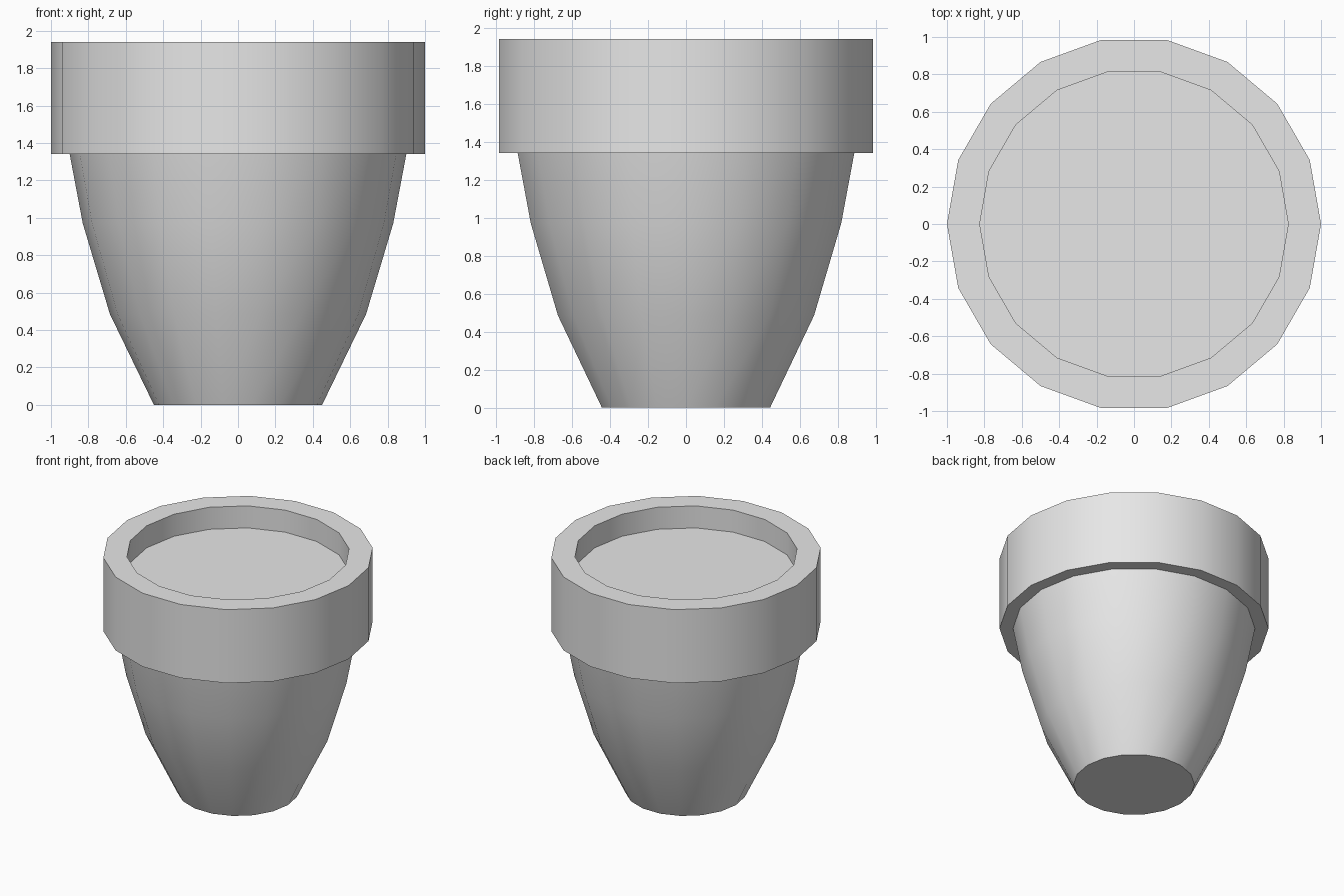
import bpy
import bmesh
from math import cos, sin, tau, radians

if "Cube" in bpy.data.objects:
    bpy.data.objects.remove(bpy.data.objects["Cube"], do_unlink=True)

SIDES = 18
RIM_TOP, RIM_BASE, FILL_TOP = 1.94, 1.34, 1.76
RIM_RADIUS, MOUTH_RADIUS, NECK_RADIUS = 1.0, 0.825, 0.9

grey = bpy.data.materials.new("light grey")
grey.use_nodes = True
grey.diffuse_color = (0.8, 0.8, 0.8, 1)
grey.node_tree.nodes["Principled BSDF"].inputs["Base Color"].default_value = (0.8, 0.8, 0.8, 1)


def lathe(name, profile, cap_start=False, cap_end=False):
    """Turn a (radius, height) profile, listed from the bottom up the outside."""
    bm = bmesh.new()
    rings = [[bm.verts.new((r * cos(tau * i / SIDES), r * sin(tau * i / SIDES), z))
              for i in range(SIDES)] for r, z in profile]
    for low, high in zip(rings, rings[1:]):
        for i in range(SIDES):
            j = (i + 1) % SIDES
            bm.faces.new((low[i], low[j], high[j], high[i]))
    if cap_start:
        bm.faces.new(rings[0][::-1])
    if cap_end:
        bm.faces.new(rings[-1])
    mesh = bpy.data.meshes.new(name)
    bm.to_mesh(mesh)
    bm.free()
    mesh.materials.append(grey)
    obj = bpy.data.objects.new(name, mesh)
    bpy.context.collection.objects.link(obj)
    bpy.ops.object.select_all(action='DESELECT')
    obj.select_set(True)
    bpy.context.view_layer.objects.active = obj
    bpy.ops.object.shade_smooth_by_angle(angle=radians(30))
    return obj


# Tapering body with a flat base
lathe("pot_body", [(0.45, 0), (0.685, 0.485), (0.83, 0.97), (NECK_RADIUS, RIM_BASE)],
      cap_start=True)

# Thick collar: underside, outer wall, lip and inner wall
lathe("pot_rim", [(NECK_RADIUS, RIM_BASE), (RIM_RADIUS, RIM_BASE), (RIM_RADIUS, RIM_TOP),
                  (MOUTH_RADIUS, RIM_TOP), (MOUTH_RADIUS, FILL_TOP)])

# Flat filling inside the mouth
lathe("soil", [(MOUTH_RADIUS, FILL_TOP)], cap_end=True)
